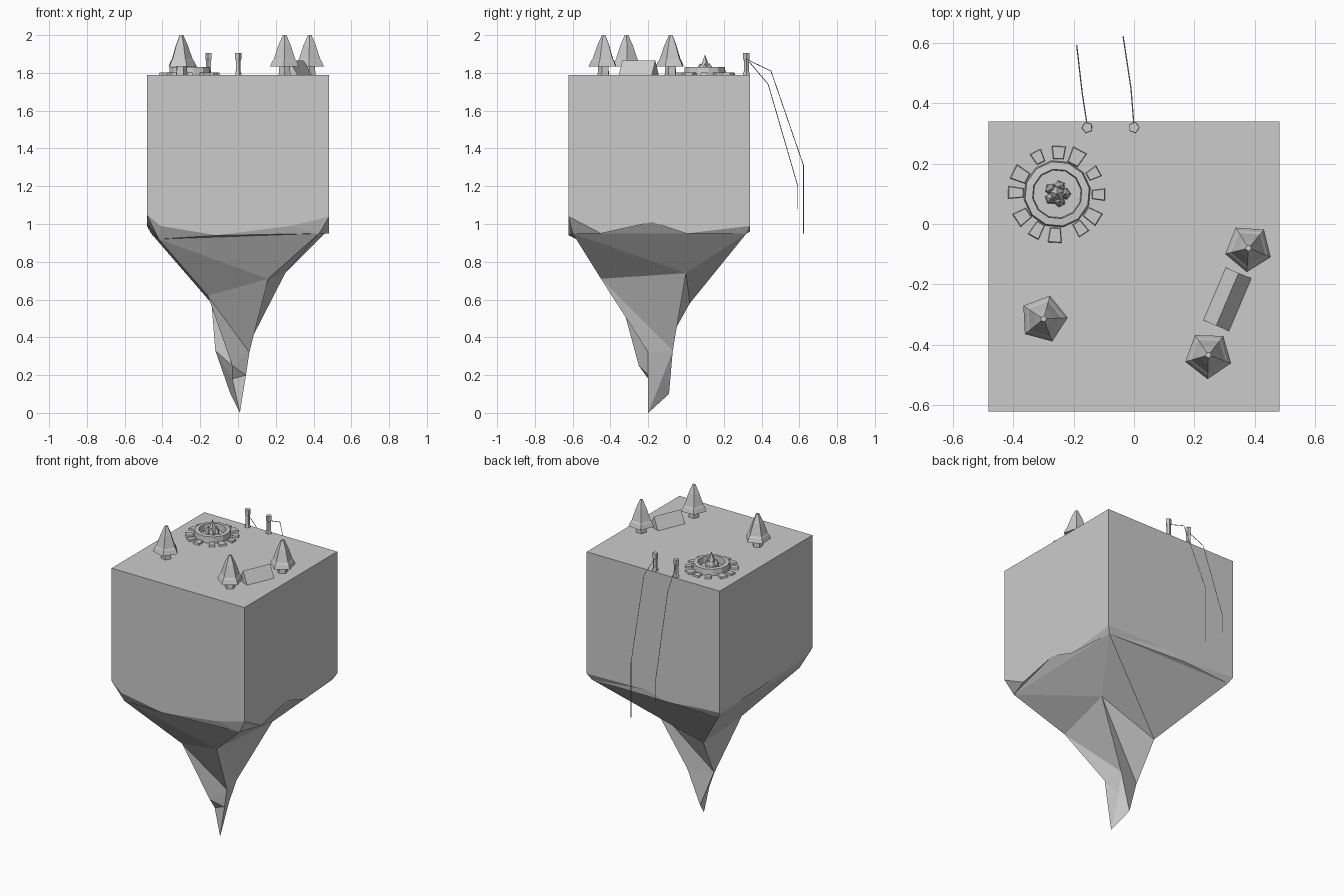
import bpy, bmesh, math, random
from mathutils import Matrix, Vector

cube = bpy.data.objects.get("Cube")
if cube:
    bpy.data.objects.remove(cube, do_unlink=True)

random.seed(4)
TOP = 1.79

grey = bpy.data.materials.new("plain_grey")
grey.use_nodes = True
grey.diffuse_color = (0.6, 0.6, 0.6, 1)
grey.node_tree.nodes["Principled BSDF"].inputs["Base Color"].default_value = (0.6, 0.6, 0.6, 1)


def finish(name, bm):
    bmesh.ops.remove_doubles(bm, verts=bm.verts, dist=0.0001)
    bmesh.ops.recalc_face_normals(bm, faces=bm.faces)
    mesh = bpy.data.meshes.new(name)
    bm.to_mesh(mesh)
    bm.free()
    mesh.materials.append(grey)
    obj = bpy.data.objects.new(name, mesh)
    bpy.context.collection.objects.link(obj)
    return obj


def lathe(name, profile, sides, center, phase=0.0, closed=False):
    """Spin (radius, z) points round a vertical axis in flat facets."""
    bm = bmesh.new()
    rings = []
    for r, z in profile:
        angles = [math.radians(phase) + math.tau * i / sides for i in range(sides)]
        rings.append([bm.verts.new((center[0] + r * math.cos(a), center[1] + r * math.sin(a), z))
                      for a in angles])
    pairs = list(zip(rings, rings[1:]))
    if closed:
        pairs.append((rings[-1], rings[0]))
    else:
        bm.faces.new(rings[0])
        bm.faces.new(rings[-1])
    for low, high in pairs:
        for i in range(sides):
            j = (i + 1) % sides
            bm.faces.new((low[i], low[j], high[j], high[i]))
    return finish(name, bm)


# Floating island: square block whose torn rim tapers to a crooked tip
bm = bmesh.new()
W, F, B = 0.483, -0.622, 0.34
corners = [(-W, F, 1.05), (W, F, 1.04), (W, B, 0.99), (-W, B, 0.99)]
mids = [[(-0.41, F, 0.99), (-0.11, F, 0.94), (0.28, F, 0.99)],
        [(W, -0.45, 0.95), (W, -0.18, 1.01), (W, 0.0, 0.95)],
        [(0.04, B, 1.0), (-0.1, B, 0.96), (-0.3, B, 0.98)],
        [(-W, 0.1, 0.99), (-W, -0.2, 1.0), (-W, -0.45, 1.01)]]
inner = [(-0.42, -0.58, 0.92), (0.43, -0.6, 0.95), (0.46, 0.32, 0.95), (-0.46, 0.32, 0.95)]
waist = [(-0.16, -0.35, 0.62), (0.16, -0.45, 0.71), (0.25, 0.0, 0.74), (-0.14, 0.02, 0.58)]
neck = [(-0.03, -0.25, 0.25), (0.06, -0.2, 0.32), (0.04, -0.07, 0.33), (-0.12, -0.12, 0.33)]
ankle = [(-0.03, -0.2, 0.18), (0.042, -0.2, 0.2), (0.02, -0.12, 0.2), (-0.04, -0.09, 0.1)]


def ring(points):
    return [bm.verts.new(p) for p in points]


top = ring([(x, y, TOP) for x, y, z in corners])
rim = ring(corners)
rings = [ring(p) for p in (inner, waist, neck, ankle)]
tip = bm.verts.new((0.01, -0.2, 0.0))
bm.faces.new(top)
for i in range(4):
    j = (i + 1) % 4
    a, b, c = ring(mids[i])
    lo, hi = rings[0][i], rings[0][j]
    bm.faces.new((top[i], rim[i], a, b, c, rim[j], top[j]))
    for tri in ((lo, rim[i], a), (lo, a, b), (lo, b, hi), (hi, b, c), (hi, c, rim[j])):
        bm.faces.new(tri)
    for up, down in zip(rings, rings[1:]):
        bm.faces.new((up[i], up[j], down[j]))
        bm.faces.new((up[i], down[j], down[i]))
    bm.faces.new((rings[-1][i], rings[-1][j], tip))
finish("floating_island", bm)

# Trees: short trunk under a flared five-sided crown
crown = [(0.03, 1.845), (0.08, 1.835), (0.068, 1.862), (0.06, 1.872), (0.035, 1.945), (0.01, 2.0)]
trunk = [(0.033, TOP), (0.028, 1.85)]
for k, (x, y, phase) in enumerate([(-0.3, -0.315, 3), (0.38, -0.08, -22), (0.247, -0.435, -20)]):
    lathe(f"tree_crown_{k + 1}", crown, 5, (x, y), phase)
    lathe(f"tree_trunk_{k + 1}", trunk, 5, (x, y), phase)

# Tent: triangular prism with its ridge along the diagonal
bm = bmesh.new()
ends = []
for sign in (-1, 1):
    ends.append([bm.verts.new(p) for p in
                 ((-0.046, sign * 0.095, 0), (0.046, sign * 0.095, 0), (0, sign * 0.095, 0.076))])
    bm.faces.new(ends[-1])
for i in range(3):
    j = (i + 1) % 3
    bm.faces.new((ends[0][i], ends[0][j], ends[1][j], ends[1][i]))
bm.transform(Matrix.Translation((0.31, -0.25, TOP)) @ Matrix.Rotation(math.radians(-23), 4, "Z"))
finish("tent", bm)

# Fire pit: low wall, flat paving stones around it, pointed flames inside
pit = (-0.255, 0.1)
lathe("fire_pit_wall", [(0.112, TOP), (0.108, 1.83), (0.083, 1.832), (0.08, TOP)], 12, pit, 10, closed=True)
for k in range(12):
    bm = bmesh.new()
    bmesh.ops.create_cube(bm, size=1)
    for v in bm.verts:
        v.co.y *= 0.8 if v.co.x < 0 else 1.1
        if v.co.z > 0:
            v.co.xy *= 0.9
    size = Vector((random.uniform(0.04, 0.055), random.uniform(0.035, 0.05), 0.012))
    bm.transform(Matrix.Translation((*pit, TOP + 0.005))
                 @ Matrix.Rotation(math.tau * (k + random.uniform(-0.15, 0.15)) / 12, 4, "Z")
                 @ Matrix.Translation((0.137, 0, 0))
                 @ Matrix.Diagonal((*size, 1)))
    finish(f"paving_stone_{k + 1}", bm)
lathe("main_flame", [(0.025, TOP), (0.03, 1.82), (0.015, 1.86), (0.001, 1.895)], 5, pit, 20)
for k in range(5):
    angle = math.tau * k / 5
    spot = (pit[0] + 0.026 * math.cos(angle), pit[1] + 0.026 * math.sin(angle))
    lathe(f"small_flame_{k + 1}", [(0.02, TOP), (0.017, 1.825), (0.001, 1.85)], 5, spot, 30 * k)

# Mooring posts with ropes trailing over the back edge
post = [(0.019, TOP), (0.014, 1.81), (0.014, 1.865), (0.018, 1.875), (0.018, 1.905)]
trails = [[(0, 0.325, 1.87), (-0.01, 0.45, 1.81), (-0.036, 0.622, 1.31), (-0.036, 0.622, 0.95)],
          [(-0.155, 0.325, 1.87), (-0.172, 0.435, 1.74), (-0.19, 0.592, 1.2), (-0.19, 0.592, 1.08)]]
for k, trail in enumerate(trails):
    lathe(f"mooring_post_{k + 1}", post, 5, (trail[0][0], 0.32), 40 * k)
    curve = bpy.data.curves.new(f"rope_{k + 1}", "CURVE")
    curve.dimensions = "3D"
    curve.bevel_depth = 0.002
    curve.bevel_resolution = 0
    spline = curve.splines.new("POLY")
    spline.points.add(len(trail) - 1)
    for point, co in zip(spline.points, trail):
        point.co = (*co, 1)
    curve.materials.append(grey)
    bpy.context.collection.objects.link(bpy.data.objects.new(f"rope_{k + 1}", curve))
